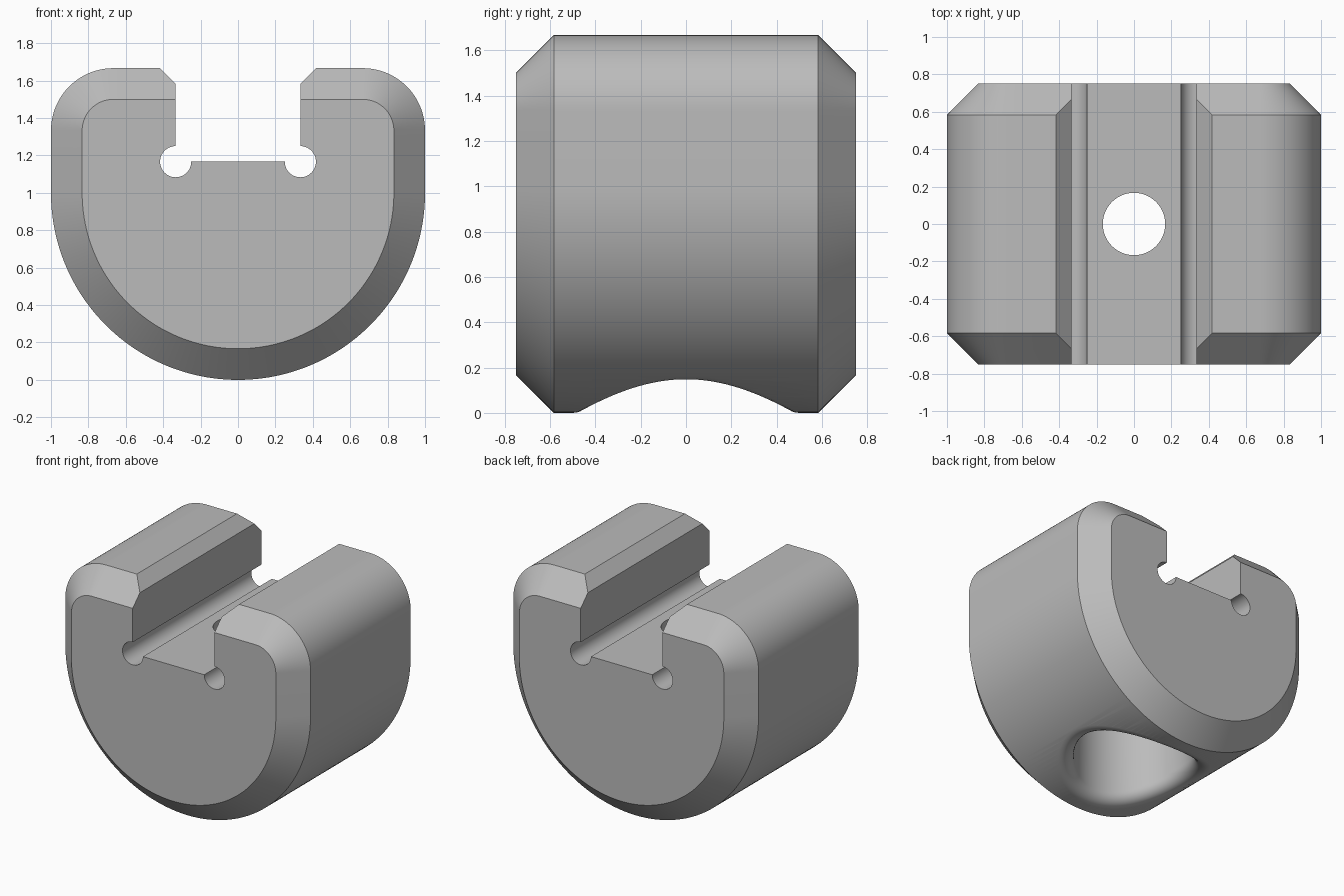
import bpy, bmesh
from math import sin, cos, pi, sqrt, radians
from mathutils import Vector

cube = bpy.data.objects.get("Cube")
if cube:
    bpy.data.objects.remove(cube, do_unlink=True)

U = 1 / 6          # design unit
AXIS_Z = 1.0       # height of the rounded underside's axis

grey = bpy.data.materials.new("plain_grey")
grey.use_nodes = True
colour = (0.5, 0.5, 0.5, 1)
grey.diffuse_color = colour
grey.node_tree.nodes["Principled BSDF"].inputs["Base Color"].default_value = colour


def arc(cx, cz, r, a0, a1, n):
    """Points on an arc in the xz plane, angles in degrees."""
    angles = [radians(a0 + (a1 - a0) * i / n) for i in range(n + 1)]
    return [(cx + r * cos(a), cz + r * sin(a)) for a in angles]


def loft(name, rings, start=None, end=None):
    """Closed mesh through equal rings; ends are n-gons or fans to a point."""
    bm = bmesh.new()
    loops = [[bm.verts.new(p) for p in ring] for ring in rings]
    n = len(loops[0])
    for a, b in zip(loops, loops[1:]):
        for i in range(n):
            j = (i + 1) % n
            bm.faces.new((a[i], a[j], b[j], b[i]))
    for loop, tip in ((loops[0], start), (loops[-1], end)):
        if tip is None:
            bm.faces.new(loop)
        else:
            v = bm.verts.new(tip)
            for i in range(n):
                bm.faces.new((loop[i], loop[(i + 1) % n], v))
    bmesh.ops.recalc_face_normals(bm, faces=bm.faces)
    mesh = bpy.data.meshes.new(name)
    bm.to_mesh(mesh)
    bm.free()
    mesh.materials.append(grey)
    obj = bpy.data.objects.new(name, mesh)
    bpy.context.collection.objects.link(obj)
    return obj


def body_ring(y, inset):
    """U-shaped outline with rounded upper corners, offset inwards."""
    corner = 2 * U - inset
    pts = arc(0, AXIS_Z, 1 - inset, 180, 360, 96)
    pts += arc(4 * U, 8 * U, corner, 0, 90, 24)
    pts += arc(-4 * U, 8 * U, corner, 90, 180, 24)
    return [(x, y, z) for x, z in pts]


# Body with chamfered ends
half = 4.5 * U
body = loft("slotted_body", [body_ring(-half, U), body_ring(-half + U, 0),
                             body_ring(half - U, 0), body_ring(half, U)])

# Slot with round corner reliefs and a chamfered mouth
side = arc(2 * U, 7 * U, U / 2, 180, 450, 36)
side += [(2 * U, 9.5 * U), (3.5 * U, 11 * U)]
outline = side + [(-x, z) for x, z in reversed(side)]
slot = loft("slot_cutter", [[(x, y, z) for x, z in outline] for y in (-1, 1)])


# Screw hole
def circle(r, z, n):
    return [(r * cos(2 * pi * i / n), r * sin(2 * pi * i / n), z) for i in range(n)]


hole = loft("screw_hole_cutter", [circle(U, 0.3, 64), circle(U, 1.5, 64)])

# Counterbore from below, its mouth rounded by a rolling-ball fillet
BORE, FILLET, STEPS, N = 2.5 * U, U / 2, 8, 96
rings = [circle(BORE, 4 * U, N)] + [[] for _ in range(STEPS + 2)]
for i in range(N):
    a = 2 * pi * i / N
    out = Vector((cos(a), sin(a), 0))
    c = out * (BORE + FILLET)
    c.z = AXIS_Z - sqrt((1 - FILLET) ** 2 - c.x ** 2)
    skin = Vector((c.x, 0, c.z - AXIS_Z)).normalized()
    for k in range(STEPS + 1):
        rings[k + 1].append(c + FILLET * (-out).slerp(skin, k / STEPS))
    rings[-1].append(c + skin * (FILLET + 0.1))
bore = loft("counterbore_cutter", rings, end=(0, 0, -0.3))

# Cut the body and drop the cutters
bpy.context.view_layer.objects.active = body
for cutter in (slot, bore, hole):
    mod = body.modifiers.new(cutter.name, "BOOLEAN")
    mod.operation = "DIFFERENCE"
    mod.solver = "EXACT"
    mod.object = cutter
    bpy.ops.object.modifier_apply(modifier=mod.name)
    bpy.data.objects.remove(cutter, do_unlink=True)

bpy.ops.object.select_all(action="DESELECT")
body.select_set(True)
bpy.ops.object.shade_smooth_by_angle(angle=radians(30))
